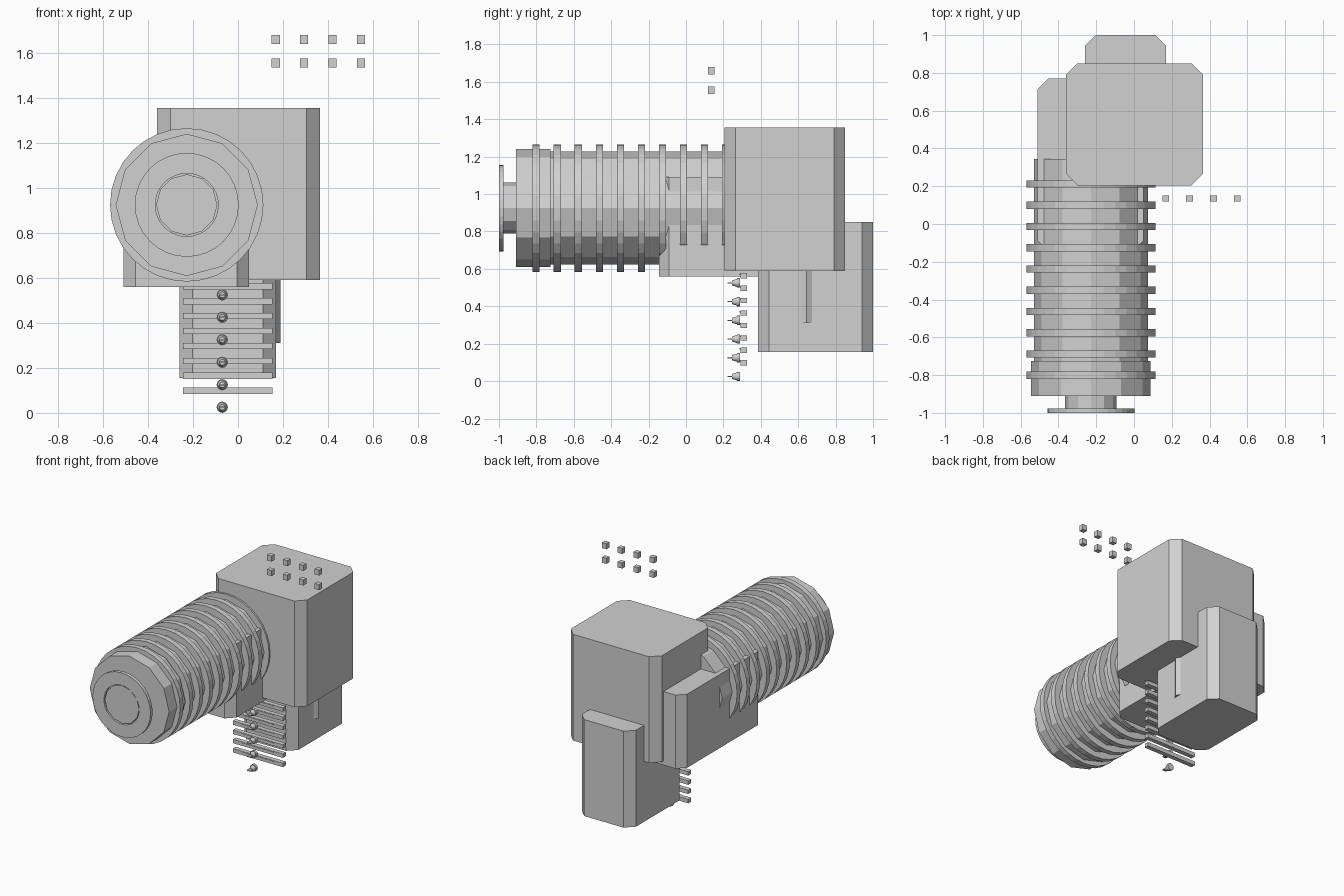
import bpy, math

if "Cube" in bpy.data.objects:
    bpy.data.objects.remove(bpy.data.objects["Cube"])

grey = bpy.data.materials.new("plain grey")
grey.diffuse_color = (0.64, 0.64, 0.64, 1)
grey.use_nodes = True
grey.node_tree.nodes["Principled BSDF"].inputs["Base Color"].default_value = grey.diffuse_color


def make(name, verts, faces):
    me = bpy.data.meshes.new(name)
    me.from_pydata(verts, [], faces)
    me.materials.append(grey)
    ob = bpy.data.objects.new(name, me)
    bpy.context.collection.objects.link(ob)
    return ob


def prism(name, outline, z0, z1):
    # upright prism from a counter-clockwise xy outline
    n = len(outline)
    verts = [(x, y, z) for z in (z0, z1) for x, y in outline]
    faces = [(i, (i + 1) % n, n + (i + 1) % n, n + i) for i in range(n)]
    faces += [tuple(reversed(range(n))), tuple(range(n, 2 * n))]
    return make(name, verts, faces)


def block(name, x0, x1, y0, y1, z0, z1, c=0.0):
    # box, optionally with chamfered upright edges
    if c:
        pts = [(x0 + c, y0), (x1 - c, y0), (x1, y0 + c), (x1, y1 - c),
               (x1 - c, y1), (x0 + c, y1), (x0, y1 - c), (x0, y0 + c)]
    else:
        pts = [(x0, y0), (x1, y0), (x1, y1), (x0, y1)]
    return prism(name, pts, z0, z1)


def lathe(name, profile, sides, cx, cz, closed=False):
    # (y, radius) profile turned around an axis along y
    verts, faces, m = [], [], len(profile)
    for y, r in profile:
        for i in range(sides):
            a = 2 * math.pi * i / sides
            verts.append((cx + r * math.cos(a), y, cz + r * math.sin(a)))
    for k in range(m if closed else m - 1):
        p, q = k * sides, (k + 1) % m * sides
        for i in range(sides):
            j = (i + 1) % sides
            faces.append((p + i, q + i, q + j, p + j))
    if not closed:
        faces.append(tuple(range(sides)))
        faces.append(tuple(reversed(range((m - 1) * sides, m * sides))))
    return make(name, verts, faces)


# Large chamfered housings
block("main_housing", -0.36, 0.365, 0.205, 0.85, 0.59, 1.355, 0.06)
block("side_housing", -0.51, 0.05, -0.145, 0.77, 0.56, 1.09, 0.055)
block("rear_housing", -0.26, 0.17, 0.385, 1.0, 0.155, 0.85, 0.058)
prism("side_rib", [(0.16, 0.60), (0.188, 0.645), (0.16, 0.69)], 0.31, 0.70)

# Motor barrel with its end cap, shaft and flange
CX, CZ = -0.228, 0.925
lathe("motor_barrel", [(-0.73, 0.302), (0.345, 0.302)], 12, CX, CZ)
lathe("end_cap", [(-0.91, 0.316), (-0.725, 0.316)], 12, CX, CZ)
lathe("shaft", [(-0.995, 0.136), (-0.90, 0.136)], 12, CX, CZ)
lathe("shaft_flange", [(-1.0, 0.14), (-1.0, 0.231), (-0.976, 0.231), (-0.976, 0.14)],
      32, CX, CZ, closed=True)

# Cooling fins around the barrel
for i in range(10):
    y = -0.801 + 0.1125 * i
    lathe(f"cooling_fin_{i + 1}", [(y - 0.019, 0.341), (y + 0.019, 0.341)], 32, CX, CZ)

# Grille bars with a thin raised strip in the middle
for i in range(8):
    z = 0.098 + 0.0665 * i
    block(f"grille_bar_{i + 1}", -0.245, 0.153, 0.292, 0.325, z - 0.014, z + 0.014)
    block(f"grille_strip_{i + 1}", -0.17, 0.077, 0.286, 0.31, z + 0.004, z + 0.012)

# Column of small knobs, each with a flat pointer
for i in range(6):
    z = 0.025 + 0.1 * i
    lathe(f"knob_{i + 1}", [(0.245, 0.013), (0.272, 0.021), (0.272, 0.025), (0.29, 0.025)],
          16, -0.07, z)
    block(f"knob_pointer_{i + 1}", -0.085, -0.055, 0.222, 0.25, z - 0.003, z + 0.003)

# Two rows of small floating buttons
for r, z in enumerate((1.555, 1.66)):
    for i in range(4):
        x = 0.168 + 0.1262 * i
        block(f"button_{r + 1}_{i + 1}", x - 0.018, x + 0.018, 0.118, 0.152,
              z - 0.02, z + 0.02)
